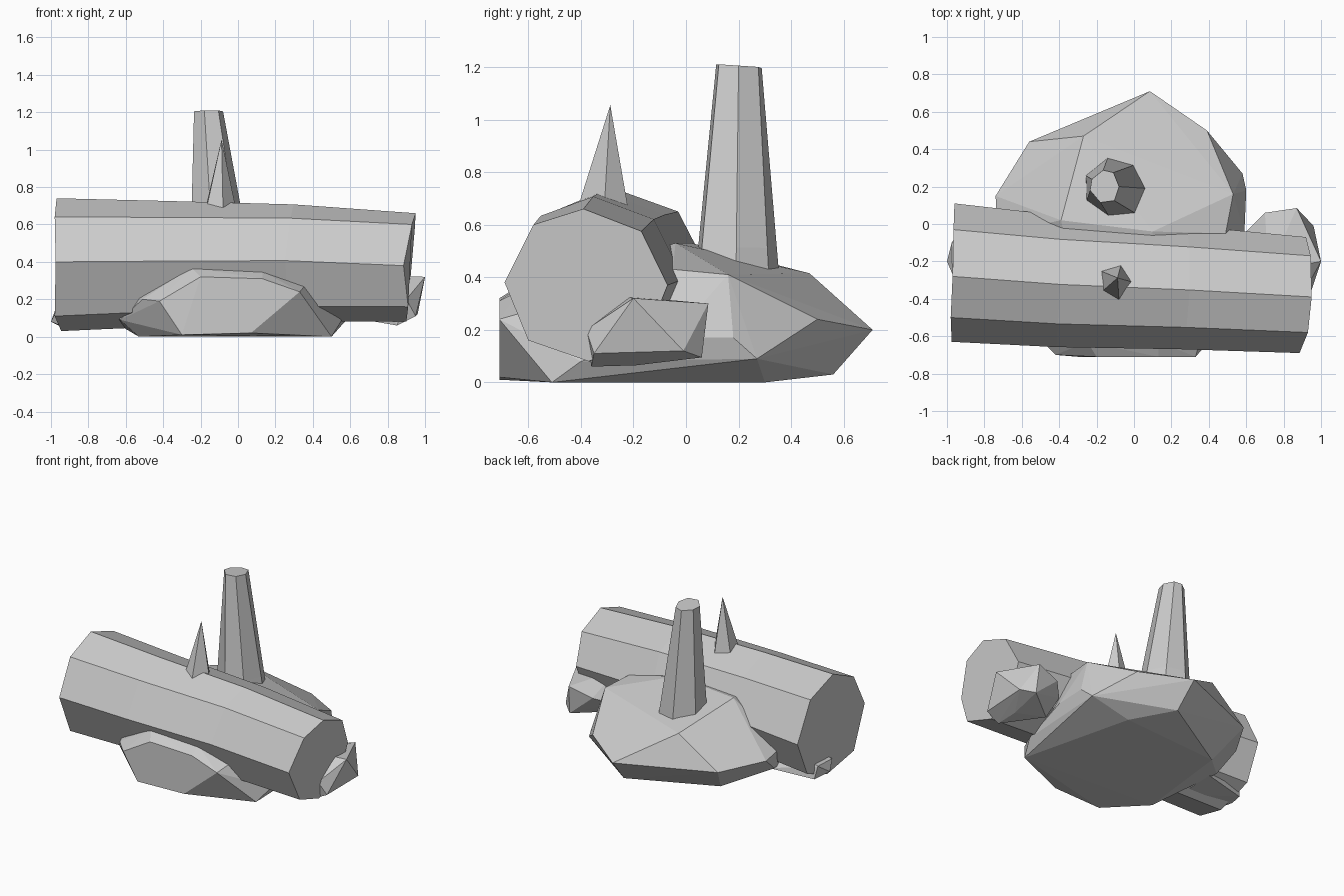
import bpy, bmesh

stone = bpy.data.materials.new("pale grey")
stone.diffuse_color = (0.6, 0.6, 0.6, 1)


def finish(bm, name):
    bmesh.ops.recalc_face_normals(bm, faces=bm.faces)
    me = bpy.data.meshes.new(name)
    bm.to_mesh(me)
    bm.free()
    me.materials.append(stone)
    ob = bpy.data.objects.new(name, me)
    bpy.context.collection.objects.link(ob)
    return ob


def loft(name, rings):
    """Skin matching rings of points and cap both ends."""
    bm = bmesh.new()
    vs = [[bm.verts.new(p) for p in r] for r in rings]
    n = len(vs[0])
    for a, b in zip(vs, vs[1:]):
        for i in range(n):
            j = (i + 1) % n
            bm.faces.new((a[i], a[j], b[j], b[i]))
    bm.faces.new(vs[0][::-1])
    bm.faces.new(vs[-1])
    return finish(bm, name)


def rock(name, pts):
    """Faceted boulder: convex hull of a few corner points."""
    bm = bmesh.new()
    for p in pts:
        bm.verts.new(p)
    res = bmesh.ops.convex_hull(bm, input=bm.verts)
    loose = [v for v in bm.verts if not v.link_faces]
    bmesh.ops.delete(bm, geom=loose, context='VERTS')
    bmesh.ops.dissolve_limit(bm, angle_limit=0.03, verts=bm.verts, edges=bm.edges)
    return finish(bm, name)


def blend(a, b, t):
    return [tuple(p + (q - p) * t for p, q in zip(u, v)) for u, v in zip(a, b)]


# fallen log: octagonal, tapering slightly toward +x
left = [(-0.975, -0.63, 0.40), (-0.98, -0.50, 0.64), (-0.97, -0.28, 0.74), (-0.965, -0.03, 0.65),
        (-0.96, 0.11, 0.38), (-0.96, 0.0, 0.13), (-0.945, -0.25, 0.03), (-0.98, -0.50, 0.11)]
right = [(0.885, -0.69, 0.38), (0.93, -0.58, 0.60), (0.95, -0.39, 0.66), (0.945, -0.17, 0.575),
         (0.92, -0.07, 0.37), (0.91, -0.15, 0.17), (0.90, -0.37, 0.08), (0.91, -0.60, 0.16)]
mid_a = [(x, y - 0.01, z + 0.01) for x, y, z in blend(left, right, 0.3)]
mid_b = [(x, y, z + 0.02) for x, y, z in blend(left, right, 0.66)]
loft("log", [left, mid_a, mid_b, right])

# big boulder under the log
rock("base_rock", [
    # front face
    (-0.20, -0.71, 0.32), (0.13, -0.71, 0.31), (0.33, -0.71, 0.24), (0.07, -0.71, 0.02),
    (-0.30, -0.71, 0.01), (-0.42, -0.70, 0.19), (-0.25, -0.63, 0.37), (0.13, -0.63, 0.35),
    (-0.51, -0.61, 0.20), (-0.63, -0.45, 0.09),
    # underside
    (-0.53, -0.45, 0), (0.50, -0.51, 0), (0.30, 0.30, 0), (-0.45, 0.25, 0),
    (0.10, 0.56, 0.03), (0.55, -0.40, 0.08), (-0.70, 0.0, 0.10),
    # sides and back
    (0.58, 0.27, 0.09), (0.60, 0.18, 0.17), (0.59, -0.05, 0.17), (0.39, 0.50, 0.24),
    (0.085, 0.71, 0.20), (-0.56, 0.44, 0.20), (-0.74, 0.15, 0.22), (-0.73, -0.05, 0.25),
    # top
    (0.53, 0.16, 0.41), (0.49, -0.05, 0.43), (-0.27, 0.47, 0.415),
    (-0.39, 0.02, 0.53), (0.10, -0.04, 0.53)])

# small rocks at each end of the log
rock("right_rock", [
    (1.0, -0.20, 0.32), (0.87, 0.085, 0.30), (0.96, -0.01, 0.12), (0.95, -0.35, 0.11),
    (0.88, 0.06, 0.095), (0.70, 0.06, 0.25), (0.60, -0.04, 0.20), (0.72, -0.25, 0.33),
    (0.90, -0.38, 0.20), (0.85, -0.36, 0.06), (0.85, -0.19, 0.065), (0.62, -0.15, 0.10)])
rock("left_rock", [
    (-1.0, -0.20, 0.08), (-0.975, -0.10, 0.15), (-0.97, -0.27, 0.14), (-0.96, -0.08, 0.06),
    (-0.95, -0.28, 0.06), (-0.65, -0.30, 0.06), (-0.65, -0.02, 0.08), (-0.70, -0.15, 0.25)])

# tall seven-sided tapered stump standing on the boulder
base = [(-0.26, 0.26, 0.40), (-0.14, 0.355, 0.40), (0.0, 0.315, 0.40), (0.07, 0.19, 0.40),
        (0.02, 0.05, 0.40), (-0.13, 0.035, 0.40), (-0.255, 0.12, 0.40)]
top = [(-0.225, 0.24, 1.20), (-0.165, 0.288, 1.195), (-0.11, 0.275, 1.20), (-0.08, 0.20, 1.205),
       (-0.105, 0.125, 1.21), (-0.18, 0.115, 1.21), (-0.235, 0.18, 1.205)]
loft("stump", [base, blend(base, top, 0.14), top])

# five-sided spike on top of the log
rock("spike", [(-0.18, -0.25, 0.66), (-0.07, -0.22, 0.66), (-0.01, -0.31, 0.68),
               (-0.08, -0.41, 0.67), (-0.17, -0.36, 0.68), (-0.088, -0.288, 1.055)])
